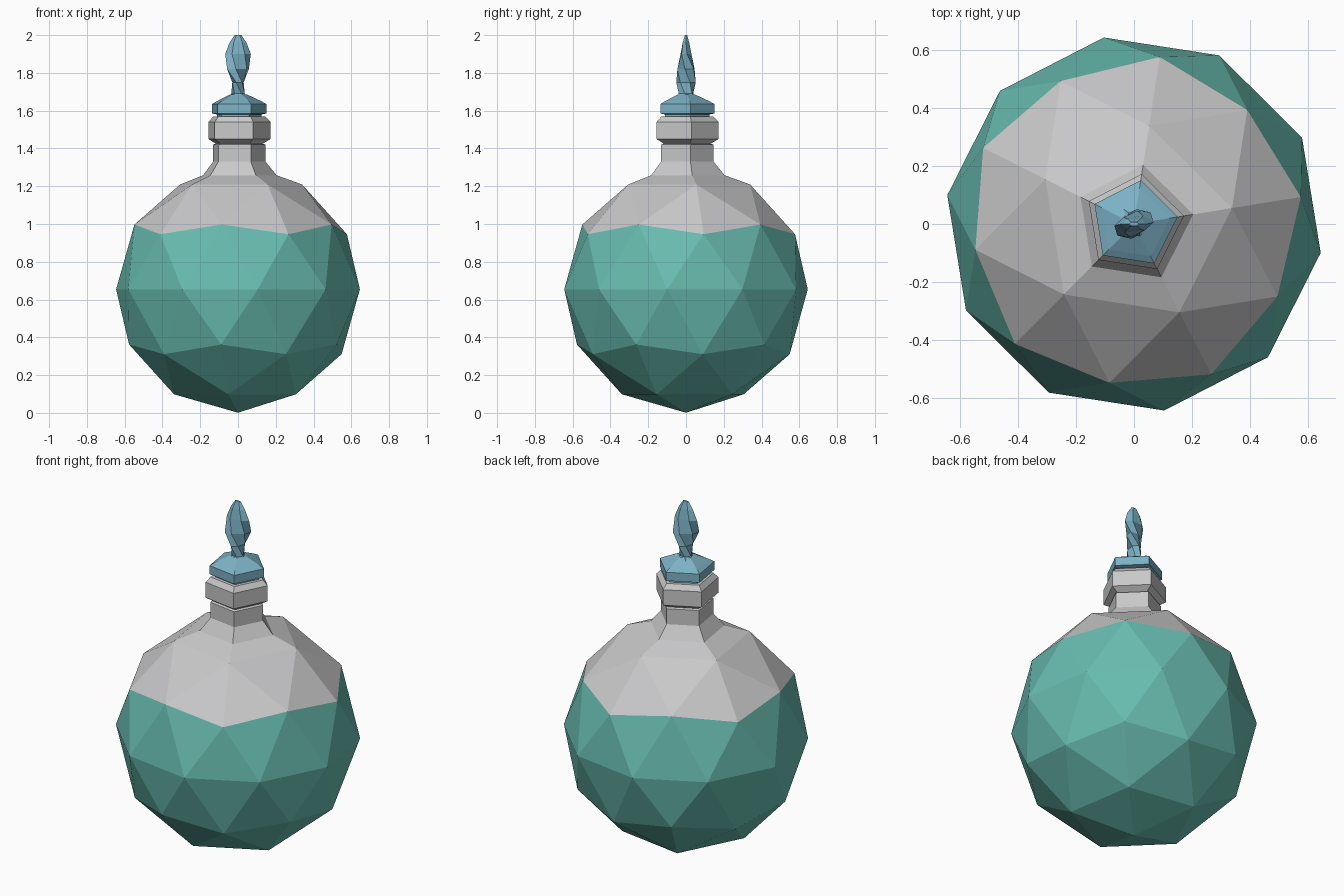
import bpy, bmesh, math
from mathutils import Matrix

if "Cube" in bpy.data.objects:
    bpy.data.objects.remove(bpy.data.objects["Cube"])

ROT = math.radians(9.2)   # shared turn of the facets
R, CZ = 0.653, 0.654      # body radius and centre height


def material(name, rgb):
    m = bpy.data.materials.new(name)
    m.diffuse_color = (*rgb, 1)
    m.use_nodes = True
    m.node_tree.nodes["Principled BSDF"].inputs["Base Color"].default_value = m.diffuse_color
    return m


glass = material("pale grey glass", (0.58, 0.58, 0.59))
liquid = material("teal liquid", (0.138, 0.50, 0.43))
blue = material("blue stopper", (0.20, 0.445, 0.56))


def finish(bm, name, mats):
    bmesh.ops.recalc_face_normals(bm, faces=bm.faces)
    me = bpy.data.meshes.new(name)
    bm.to_mesh(me)
    bm.free()
    for m in mats:
        me.materials.append(m)
    ob = bpy.data.objects.new(name, me)
    bpy.context.collection.objects.link(ob)
    return ob


def loft(bm, rings, sides, cap_bottom=True):
    """Skin rings of (z, long radius, short radius, turn)."""
    loops = []
    for z, a, b, turn in rings:
        loop = []
        for i in range(sides):
            t = 2 * math.pi * i / sides
            x, y = a * math.cos(t), b * math.sin(t)
            c, s = math.cos(turn), math.sin(turn)
            loop.append(bm.verts.new((x * c - y * s, x * s + y * c, z)))
        loops.append(loop)
    for lo, hi in zip(loops, loops[1:]):
        for i in range(sides):
            j = (i + 1) % sides
            bm.faces.new((lo[i], lo[j], hi[j], hi[i]))
    bm.faces.new(loops[-1])
    if cap_bottom:
        bm.faces.new(loops[0][::-1])


def turned(profile):
    return [(z, r, r, ROT) for r, z in profile]


# Flask: faceted ball, opened at the top, with a five-sided neck and collar
bm = bmesh.new()
bmesh.ops.create_icosphere(bm, subdivisions=2, radius=R,
                           matrix=Matrix.Translation((0, 0, CZ)) @ Matrix.Rotation(ROT, 4, 'Z'))
apex = max(bm.verts, key=lambda v: v.co.z)
bmesh.ops.delete(bm, geom=[apex], context='VERTS')
top = CZ + 0.8507 * R
loft(bm, turned([(0.5257 * R, top), (0.207, 1.258), (0.148, 1.33), (0.148, 1.42),
                 (0.132, 1.425), (0.175, 1.45), (0.175, 1.54), (0.148, 1.568)]),
     5, cap_bottom=False)
bmesh.ops.remove_doubles(bm, verts=bm.verts, dist=0.002)
# Liquid fills the facets below the zigzag line
for f in bm.faces:
    f.material_index = 1 if f.calc_center_median().z < 0.95 else 0
finish(bm, "flask", [glass, liquid])

# Stopper cap: five-sided disc with a short plug
bm = bmesh.new()
loft(bm, turned([(0.125, 1.55), (0.125, 1.58), (0.153, 1.585), (0.153, 1.635),
                 (0.125, 1.65), (0.05, 1.685)]), 5)
finish(bm, "stopper_cap", [blue])

# Stopper handle: flattened, twisted finial
bm = bmesh.new()
loft(bm, [(z, a, b, math.radians(t)) for z, a, b, t in [
    (1.655, 0.085, 0.06, 130), (1.69, 0.042, 0.034, 115), (1.75, 0.052, 0.03, 80),
    (1.82, 0.07, 0.036, 35), (1.90, 0.068, 0.03, 5),
    (1.96, 0.045, 0.02, 0), (2.0, 0.018, 0.007, 0)]], 6)
finish(bm, "stopper_handle", [blue])
